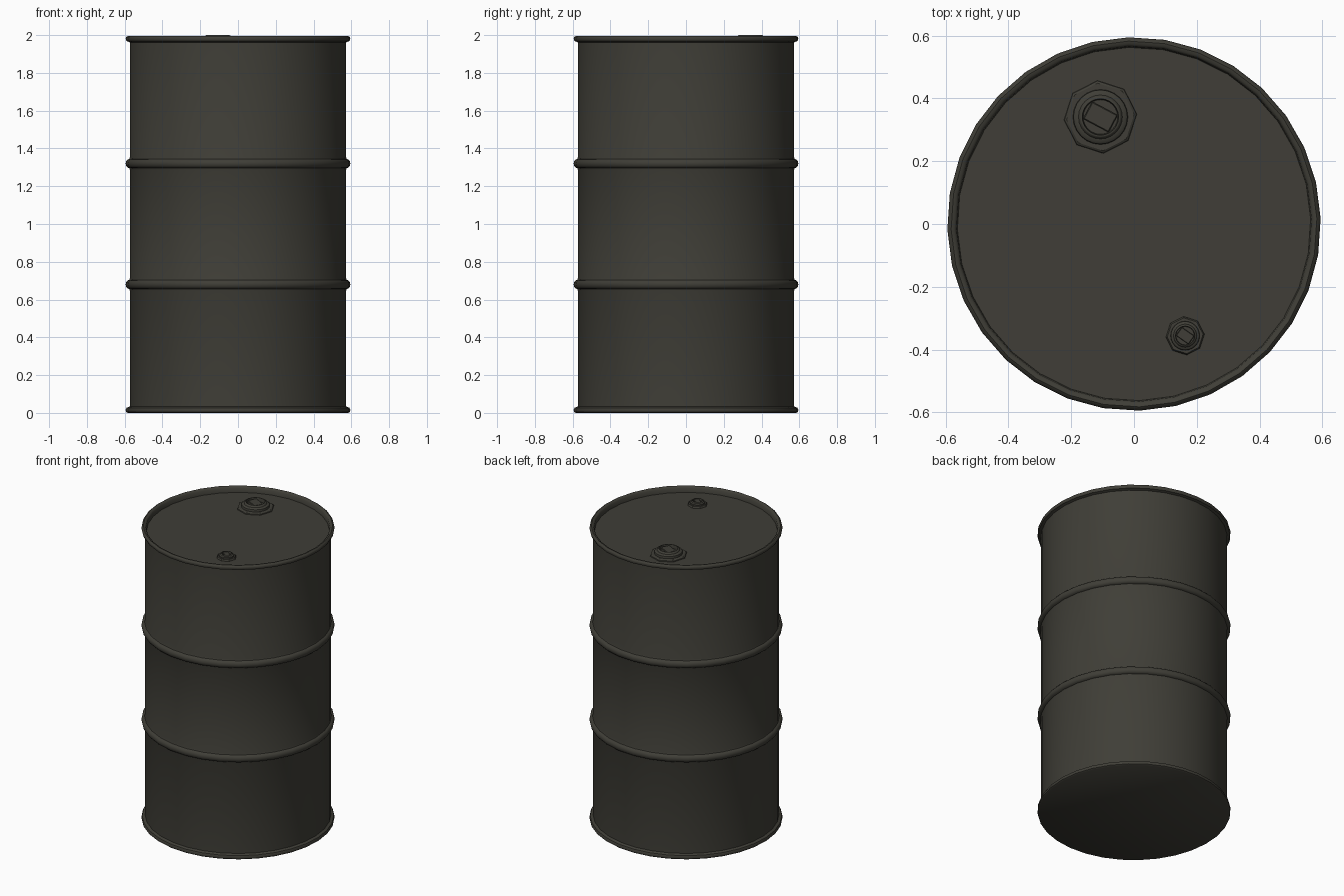
import bpy, bmesh, math

if "Cube" in bpy.data.objects:
    bpy.data.objects.remove(bpy.data.objects["Cube"])

paint = bpy.data.materials.new("dark olive paint")
paint.diffuse_color = (0.050, 0.048, 0.038, 1)
paint.use_nodes = True
paint.node_tree.nodes["Principled BSDF"].inputs["Base Color"].default_value = paint.diffuse_color


def finish(name, bm, angle=40):
    bmesh.ops.recalc_face_normals(bm, faces=bm.faces)
    me = bpy.data.meshes.new(name)
    bm.to_mesh(me)
    bm.free()
    me.materials.append(paint)
    ob = bpy.data.objects.new(name, me)
    bpy.context.collection.objects.link(ob)
    bpy.ops.object.select_all(action='DESELECT')
    ob.select_set(True)
    bpy.context.view_layer.objects.active = ob
    bpy.ops.object.shade_smooth_by_angle(angle=math.radians(angle))
    return ob


def lathe(name, profile, sides, turn=0, centre=(0, 0), angle=40):
    """Spin a (radius, z) profile; both open ends are capped."""
    bm = bmesh.new()
    rings = []
    for r, z in profile:
        rings.append([bm.verts.new((
            centre[0] + r * math.cos(math.radians(turn) + math.tau * i / sides),
            centre[1] + r * math.sin(math.radians(turn) + math.tau * i / sides), z))
            for i in range(sides)])
    for a, b in zip(rings, rings[1:]):
        for i in range(sides):
            j = (i + 1) % sides
            bm.faces.new((a[i], a[j], b[j], b[i]))
    bm.faces.new(rings[0])
    bm.faces.new(rings[-1])
    return finish(name, bm, angle)


# drum shell: bottom chime, two rolling hoops, top chime and sunken lid
R, HOOP = 0.573, 0.022


def hoop(z):
    pts = [(R, z - 0.032)]
    for k in range(7):
        a = math.radians(-90 + 30 * k)
        pts.append((R + 0.003 + (HOOP - 0.003) * math.cos(a), z + 0.024 * math.sin(a)))
    return pts + [(R, z + 0.032)]


profile = [(0.585, 0), (0.593, 0.006), (0.595, 0.016), (0.59, 0.027), (R, 0.034)]
profile += hoop(0.68) + hoop(1.32)
profile += [(R, 1.962), (0.59, 1.968), (0.595, 1.980), (0.592, 1.990), (0.583, 1.996),
            (0.573, 1.994), (0.566, 1.986), (0.563, 1.958)]
lathe("drum_shell", profile, 32, 1.7)


def bung(name, x, y, s, bar_turn, top):
    # octagonal flange
    z = 1.956
    lathe(name + "_flange", [(0.117 * s, z), (0.115 * s, z + 0.008), (0.108 * s, z + 0.013)],
          8, 4.6, (x, y), 30)
    # stepped round plug with a recess
    f = z + 0.01
    h = top - f
    lathe(name + "_plug", [(0.088 * s, f), (0.086 * s, f + h * .5), (0.080 * s, f + h * .65),
                           (0.070 * s, f + h * .7), (0.065 * s, f + h * .95), (0.062 * s, top),
                           (0.058 * s, top), (0.055 * s, f + h * .3)], 24, 0, (x, y), 35)
    # grip bar across the recess
    bm = bmesh.new()
    bmesh.ops.create_cube(bm, size=1)
    bmesh.ops.scale(bm, vec=(0.092 * s, 0.062 * s, h * 0.8), verts=bm.verts)
    bmesh.ops.bevel(bm, geom=bm.edges[:], offset=0.003 * s, segments=1, affect='EDGES')
    ob = finish(name + "_grip", bm, 30)
    ob.location = (x, y, f + h * 0.45)
    ob.rotation_euler.z = math.radians(bar_turn)


bung("large_bung", -0.107, 0.341, 1.0, -28, 2.0)
bung("small_bung", 0.163, -0.356, 0.53, -35, 1.988)
